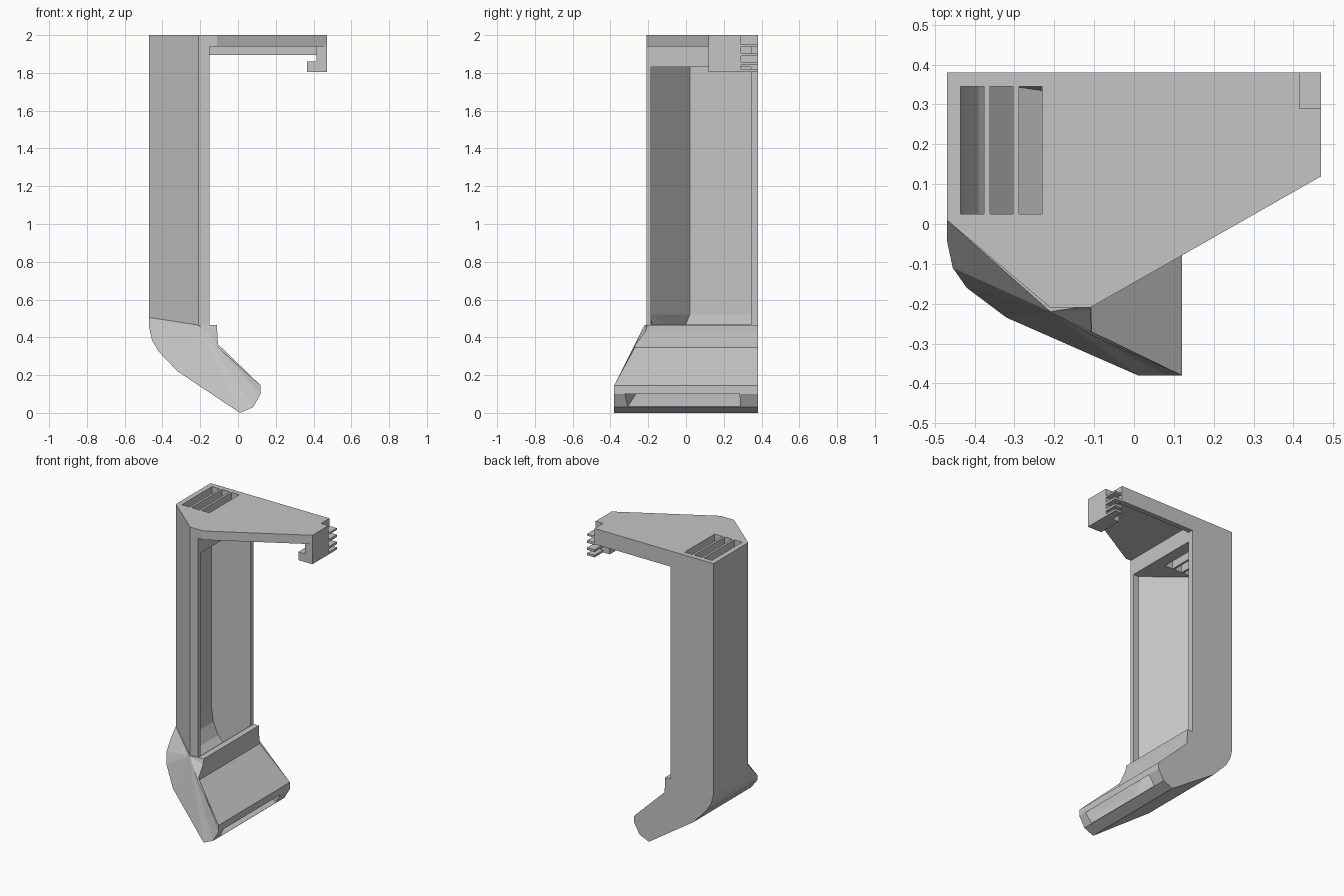
import bpy
import bmesh

cube = bpy.data.objects.get("Cube")
if cube:
    bpy.data.objects.remove(cube, do_unlink=True)

grey = bpy.data.materials.new("plain grey")
grey.use_nodes = True
COLOR = (0.56, 0.56, 0.56, 1)
grey.diffuse_color = COLOR
grey.node_tree.nodes["Principled BSDF"].inputs["Base Color"].default_value = COLOR


def loft(name, rings, fan=None):
    """Skin matching closed rings; caps fan out from vertex `fan` if given."""
    bm = bmesh.new()
    rows = [[bm.verts.new(p) for p in ring] for ring in rings]
    n = len(rows[0])
    for a, b in zip(rows, rows[1:]):
        for i in range(n):
            j = (i + 1) % n
            bm.faces.new((a[i], a[j], b[j], b[i]))
    for row in (rows[0], rows[-1]):
        if fan is None:
            bm.faces.new(row)
        else:
            r = row[fan:] + row[:fan]
            for i in range(1, n - 1):
                bm.faces.new((r[0], r[i], r[i + 1]))
    bmesh.ops.triangulate(bm, faces=[f for f in bm.faces if len(f.verts) == 4])
    bmesh.ops.recalc_face_normals(bm, faces=bm.faces)
    mesh = bpy.data.meshes.new(name)
    bm.to_mesh(mesh)
    bm.free()
    mesh.materials.append(grey)
    obj = bpy.data.objects.new(name, mesh)
    bpy.context.collection.objects.link(obj)
    return obj


def prism(name, outline, z0, z1):
    return loft(name, [[(x, y, z) for x, y in outline] for z in (z0, z1)])


def box(name, x0, x1, y0, y1, z0, z1):
    return prism(name, [(x0, y0), (x1, y0), (x1, y1), (x0, y1)], z0, z1)


def cut(obj, cutters):
    """Subtract the cutters and bake the result."""
    for c in cutters:
        c.hide_render = True
        mod = obj.modifiers.new("cut", "BOOLEAN")
        mod.operation = "DIFFERENCE"
        mod.solver = "EXACT"
        mod.object = c
    bpy.context.view_layer.update()
    graph = bpy.context.evaluated_depsgraph_get()
    mesh = bpy.data.meshes.new_from_object(obj.evaluated_get(graph))
    obj.modifiers.clear()
    obj.data = mesh


# Upright column with a chamfered front corner
column = prism("column", [(-.47, .38), (-.15, .38), (-.15, -.21), (-.21, -.21), (-.47, .01)], .46, 1.94)

# Angled foot: front edge points, extended straight to the back
front = [(-.47, .01, .505), (-.47, -.04, .45), (-.455, -.11, .385), (-.42, -.16, .325),
         (-.32, -.235, .22), (.01, -.38, 0), (.08, -.38, .03), (.12, -.38, .10),
         (.12, -.38, .145), (-.105, -.28, .345), (-.11, -.215, .43), (-.11, -.205, .465),
         (-.21, -.22, .465)]
foot = loft("foot", [front, [(x, .38, z) for x, y, z in front]], fan=len(front) - 1)

# Top arm, tapering to the left, with a notched back corner
arm = prism("arm", [(-.47, .38), (.415, .38), (.415, .29), (.47, .29), (.47, .12),
                    (-.11, -.21), (-.21, -.21), (-.47, .01)], 1.94, 2)
box("arm_back_rib", -.15, .415, .345, .38, 1.895, 1.94)

# Hook at the arm's end, with thin fins behind it
box("hook_drop", .415, .47, .12, .29, 1.805, 1.94)
box("hook_lip", .365, .415, .12, .29, 1.805, 1.86)
for i, (z0, z1) in enumerate([(1.805, 1.82), (1.841, 1.857), (1.889, 1.905), (1.937, 1.949)]):
    box(f"hook_fin_{i + 1}", .415, .47, .29, .38, z0, z1)

# Hollow duct: outer, middle and inner front points plus the back depth
sections = [((-.44, .02, 1.83), (-.19, -.185, 1.83), (-.16, -.185, 1.83), .345),
            ((-.44, .02, .52), (-.19, -.185, .52), (-.16, -.185, .52), .345),
            ((-.425, -.02, .42), (-.2, -.182, .45), (-.15, -.184, .46), .345),
            ((-.39, -.09, .34), (-.21, -.185, .38), (-.15, -.188, .41), .345),
            ((-.30, -.17, .245), (-.2, -.215, .3), (-.14, -.23, .335), .345),
            ((.14, -.33, 0), (.14, -.33, .04), (.14, -.33, .08), .28)]
rings = [[o, m, i, (i[0], yb, i[2]), (o[0], yb, o[2])] for o, m, i, yb in sections]
duct = loft("duct_cutter", rings)
opening = box("opening_cutter", -.19, -.05, -.185, .345, .467, 1.83)
slots = [box("slot_cutter", x, x + .058, .025, .345, 1.8, 2.1) for x in (-.435, -.362, -.289)]

cut(column, [duct, opening] + slots)
cut(foot, [duct])
cut(arm, slots)
for helper in [duct, opening] + slots:
    bpy.data.objects.remove(helper, do_unlink=True)
